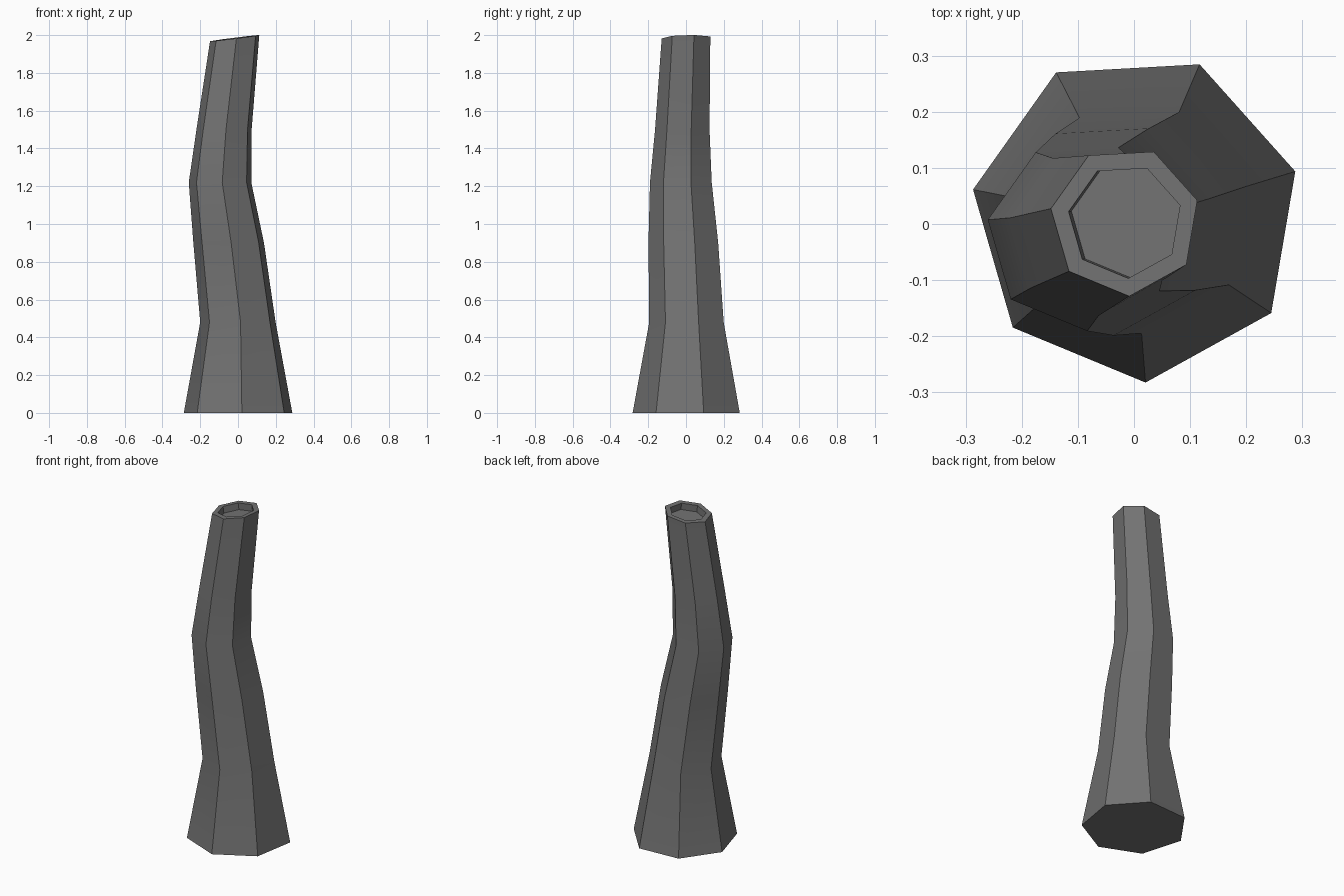
import bpy, bmesh, math
from mathutils import Vector

cube = bpy.data.objects.get("Cube")
if cube:
    bpy.data.objects.remove(cube, do_unlink=True)

SIDES = 7
PHASE = math.radians(67.5)
SLOPE = Vector((0.125, 0.02))  # tilt of the cut top

# Cross-sections from base to rim: centre x, centre y, height, radius
RINGS = [
    (0.004, 0.012, 0.0, 0.295),
    (0.002, 0.010, 0.48, 0.205),
    (-0.047, -0.007, 0.90, 0.192),
    (-0.093, -0.021, 1.22, 0.170),
    (-0.072, -0.014, 1.50, 0.150),
]
TOP = Vector((-0.016, 0.005, 1.984))


def ring(bm, centre, radius, slope=Vector((0, 0))):
    verts = []
    for i in range(SIDES):
        a = PHASE + math.tau * i / SIDES
        off = Vector((math.cos(a), math.sin(a))) * radius
        verts.append(bm.verts.new(Vector(centre) + Vector((*off, off.dot(slope)))))
    return verts


def bridge(bm, low, high):
    for i in range(SIDES):
        j = (i + 1) % SIDES
        bm.faces.new((low[i], low[j], high[j], high[i]))


# Dark grey material
grey = bpy.data.materials.new("dark_grey")
grey.use_nodes = True
colour = (0.17, 0.17, 0.17, 1)
grey.diffuse_color = colour
grey.node_tree.nodes["Principled BSDF"].inputs["Base Color"].default_value = colour

# Bent trunk with a tilted rim and a shallow recess in its top
bm = bmesh.new()
loops = [ring(bm, (x, y, z), r) for x, y, z, r in RINGS]
normal = Vector((-SLOPE.x, -SLOPE.y, 1)).normalized()
loops.append(ring(bm, TOP, 0.134, SLOPE))
loops.append(ring(bm, TOP, 0.102, SLOPE))
loops.append(ring(bm, TOP - normal * 0.04, 0.102, SLOPE))
for low, high in zip(loops, loops[1:]):
    bridge(bm, low, high)
bm.faces.new(list(reversed(loops[0])))
bm.faces.new(loops[-1])
bmesh.ops.recalc_face_normals(bm, faces=bm.faces)

mesh = bpy.data.meshes.new("trunk")
bm.to_mesh(mesh)
bm.free()
mesh.materials.append(grey)
trunk = bpy.data.objects.new("trunk", mesh)
bpy.context.collection.objects.link(trunk)

# Soft bends along the trunk, crisp corners between its sides
bpy.ops.object.select_all(action="DESELECT")
trunk.select_set(True)
bpy.context.view_layer.objects.active = trunk
bpy.ops.object.shade_smooth_by_angle(angle=math.radians(30))
